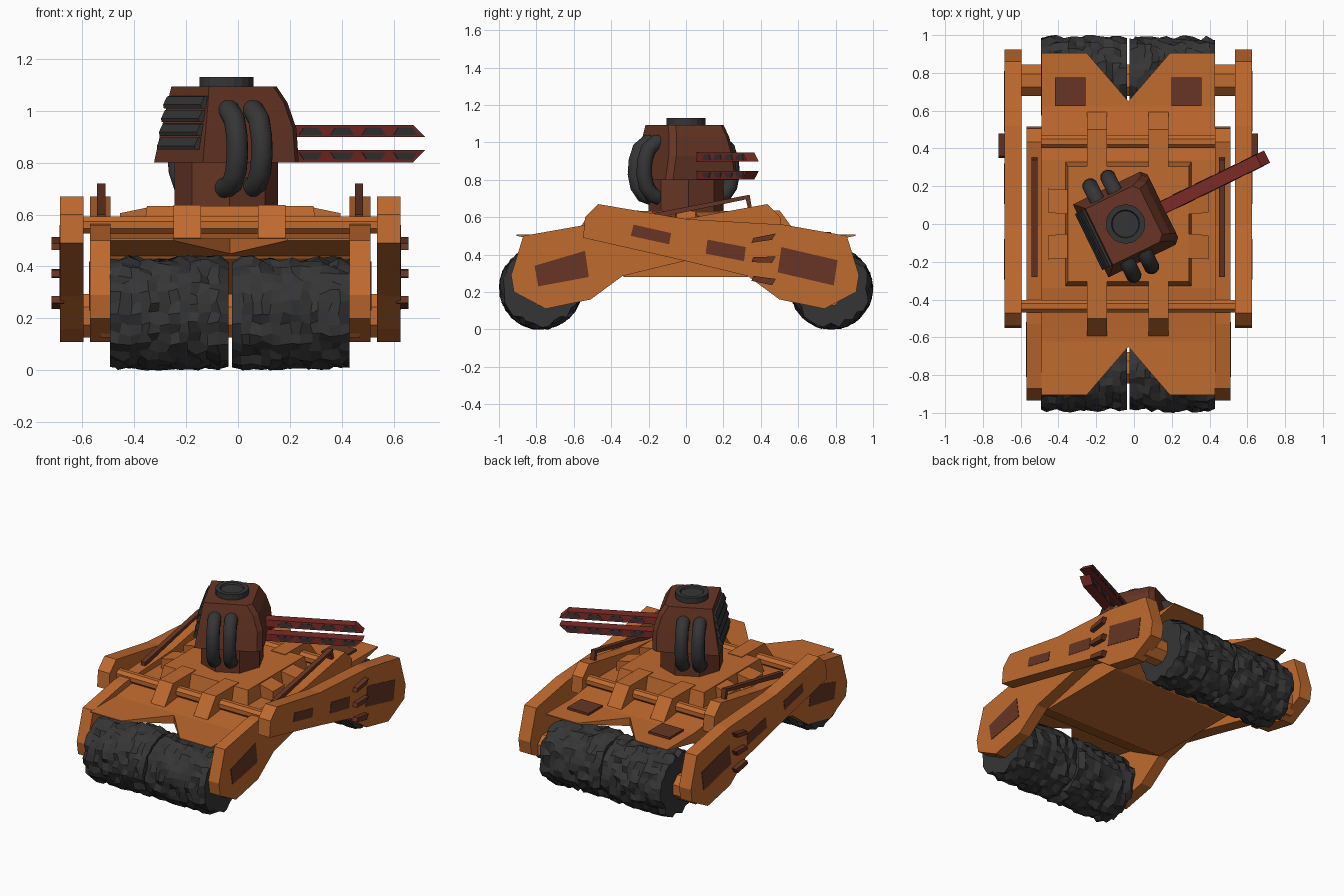
import bpy, bmesh, math, random
from mathutils import Vector

if "Cube" in bpy.data.objects:
    bpy.data.objects.remove(bpy.data.objects["Cube"])

random.seed(4)
CX = -0.03                      # hull symmetry plane
TURRET = (-0.045, 0.0, 0.0)
ANGLE = math.radians(26)


def material(name, rgb):
    m = bpy.data.materials.new(name)
    m.diffuse_color = (*rgb, 1)
    m.use_nodes = True
    m.node_tree.nodes["Principled BSDF"].inputs["Base Color"].default_value = m.diffuse_color
    return m


ORANGE = material("orange paint", (0.53, 0.145, 0.028))
BROWN = material("rust brown", (0.135, 0.036, 0.018))
RED = material("dark red", (0.20, 0.024, 0.019))
GREY = material("dark grey", (0.036, 0.036, 0.037))


def finish(name, bm, mat, turret=False):
    bmesh.ops.recalc_face_normals(bm, faces=bm.faces)
    me = bpy.data.meshes.new(name)
    bm.to_mesh(me)
    bm.free()
    me.materials.append(mat)
    ob = bpy.data.objects.new(name, me)
    bpy.context.collection.objects.link(ob)
    if turret:
        ob.location = TURRET
        ob.rotation_euler = (0, 0, ANGLE)
    return ob


def loft(name, loops, mat, turret=False):
    """Skin a row of equal-sized loops and cap both ends."""
    bm = bmesh.new()
    rows = [[bm.verts.new(p) for p in loop] for loop in loops]
    n = len(rows[0])
    for a, b in zip(rows, rows[1:]):
        for i in range(n):
            j = (i + 1) % n
            bm.faces.new((a[i], a[j], b[j], b[i]))
    bm.faces.new(rows[0])
    bm.faces.new(rows[-1])
    return finish(name, bm, mat, turret)


def prism(name, pts, axis, a, b, mat, turret=False):
    """Extrude a flat profile along x, y or z."""
    put = {'x': lambda p, t: (t, p[0], p[1]),
           'y': lambda p, t: (p[0], t, p[1]),
           'z': lambda p, t: (p[0], p[1], t)}[axis]
    return loft(name, [[put(p, t) for p in pts] for t in (a, b)], mat, turret)


def ring(r, n, cx=0, cy=0, phase=0.5):
    return [(cx + r * math.cos(2 * math.pi * (i + phase) / n),
             cy + r * math.sin(2 * math.pi * (i + phase) / n)) for i in range(n)]


def both_sides(name, pts, a, b, mat):
    """Side profile at a..b from the symmetry plane, mirrored."""
    prism(name + "_right", pts, 'x', CX + a, CX + b, mat)
    prism(name + "_left", pts, 'x', CX - a, CX - b, mat)


# hull
half = [(0.33, 0.28), (0.60, 0.43), (0.64, 0.505), (0.55, 0.515), (0.34, 0.54)]
hull = half + [(-y, z) for y, z in reversed(half)]
prism("hull", hull, 'x', CX - 0.46, CX + 0.46, ORANGE)

# raised deck with sloping spurs on its sides
loft("deck", [[(CX + sx * w, sy * l, z) for sx, sy in ((-1, -1), (1, -1), (1, 1), (-1, 1))]
              for w, l, z in ((0.335, 0.33, 0.53), (0.32, 0.305, 0.633))], ORANGE)
for s in (-1, 1):
    for t in (-1, 1):
        loft("deck_spur", [[(CX + s * 0.30, t * 0.05, z), (CX + s * 0.30, t * 0.18, z),
                            (CX + s * 0.425, t * 0.187, min(z, 0.605)),
                            (CX + s * 0.425, t * 0.06, min(z, 0.605))]
                           for z in (0.53, 0.631)], ORANGE)

for s in (-1, 1):
    # notched wedge-shaped fenders
    outline = [(-0.46, 0.58), (-0.46, 0.905), (-0.22, 0.905), (0, 0.65), (0.22, 0.905),
               (0.46, 0.905), (0.46, 0.58)]
    loft("fender", [[(CX + x, s * y, 0.500 - 0.2 * (0.905 - y)) for x, y in outline],
                    [(CX + x, s * y, 0.507) for x, y in outline]], ORANGE)
    # straps holding the cross bars
    for x in (-0.165, 0.16):
        prism("strap", [(s * 0.25, 0.637), (s * 0.5, 0.637), (s * 0.6, 0.50),
                        (s * 0.5, 0.50), (s * 0.25, 0.53)], 'x',
              CX + x - 0.053, CX + x + 0.053, ORANGE)
    # cross bar and axle
    w = 0.62 if s < 0 else 0.52
    prism("cross_bar", ring(0.036, 8, s * 0.435, 0.56), 'x', CX - w, CX + w, ORANGE)
    w = 0.50 if s < 0 else 0.60
    prism("axle", ring(0.09, 8, s * 0.76, 0.21), 'x', CX - w, CX + w, ORANGE)

# crossed side arms: outer one holds the rear axle, inner one the front axle
arm = [(-0.47, 0.67), (-0.54, 0.60), (-0.55, 0.49), (0.0, 0.365), (0.33, 0.285),
       (0.50, 0.16), (0.74, 0.11), (0.91, 0.20), (0.925, 0.29), (0.86, 0.50),
       (0.52, 0.56), (0.0, 0.59)]
both_sides("outer_arm", arm, 0.565, 0.655, ORANGE)
both_sides("inner_arm", [(-y - (0.035 if y < 0 else 0.01), z) for y, z in arm],
           0.46, 0.54, ORANGE)

# brown panels on the arms
both_sides("rear_arm_panel", [(0.51, 0.44), (0.81, 0.37), (0.79, 0.235), (0.49, 0.305)],
           0.65, 0.658, BROWN)
both_sides("middle_arm_panel", [(0.115, 0.48), (0.32, 0.44), (0.31, 0.365), (0.105, 0.405)],
           0.65, 0.658, BROWN)
both_sides("upper_arm_panel", [(-0.28, 0.56), (-0.08, 0.515), (-0.09, 0.455), (-0.295, 0.50)],
           0.65, 0.658, BROWN)
both_sides("front_arm_panel", [(-0.81, 0.34), (-0.54, 0.42), (-0.52, 0.28), (-0.79, 0.23)],
           0.535, 0.543, BROWN)

# side fins, struts and rear fender plates
for z, t in ((0.485, 0.010), (0.372, 0.0), (0.262, -0.010)):
    both_sides("side_fin", [(0.35, z - t - 0.012), (0.36, z - t + 0.014), (0.48, z + t + 0.018),
                            (0.46, z + t - 0.016)], 0.64, 0.687, BROWN)
both_sides("strut", [(-0.28, 0.57), (0.32, 0.695), (0.335, 0.63), (0.355, 0.63),
                     (0.34, 0.72), (-0.28, 0.60)], 0.48, 0.512, BROWN)
for s in (-1, 1):
    x = CX + s * 0.308
    prism("fender_plate", [(x - 0.08, 0.625), (x + 0.08, 0.625), (x + 0.08, 0.775),
                           (x - 0.08, 0.775)], 'z', 0.50, 0.522, BROWN)

# rough wheels: wide rollers with a broken rocky surface
for s in (-1, 1):
    for x0, x1 in ((-0.492, -0.037), (-0.023, 0.43)):
        loops, n, m = [], 32, 12
        for k in range(m + 1):
            loop = []
            for i in range(n):
                end = k in (0, m)
                r = 0.198 if end else 0.209
                r += random.choice((-0.014, -0.004, 0.007, 0.013)) + random.uniform(-0.003, 0.003)
                a = 2 * math.pi * (i + random.uniform(-0.25, 0.25)) / n
                x = x0 + (x1 - x0) * k / m
                if not end:
                    x += random.uniform(-0.010, 0.010)
                loop.append((x, s * 0.777 + r * math.cos(a), 0.221 + r * math.sin(a)))
            loops.append(loop)
        loft("roller_wheel", loops, GREY)

# turret neck and head
prism("turret_neck", ring(0.2, 8), 'z', 0.54, 0.81, BROWN, True)


def head_loop(u0, u1, v, z, c=0.03):
    return [(u0, -v, z), (u1 - c, -v, z), (u1, -v + c, z),
            (u1, v - c, z), (u1 - c, v, z), (u0, v, z)]


loft("turret_head", [head_loop(-0.205, 0.22, 0.215, 0.80), head_loop(-0.183, 0.22, 0.195, 0.93),
                     head_loop(-0.165, 0.19, 0.178, 1.03), head_loop(-0.155, 0.15, 0.165, 1.093)],
     BROWN, True)

# hatch with a raised rim
loft("hatch", [[(x, y, z) for x, y in ring(r, 20)] for r, z in
               ((0.104, 1.08), (0.104, 1.13), (0.075, 1.13), (0.070, 1.12))], GREY, True)

# rear louvres
for i in range(4):
    z = 0.872 + 0.053 * i
    u = -0.205 + 0.05 * (z - 0.8) / 0.29
    prism("louvre", [(u + 0.02, z + 0.026), (u - 0.008, z + 0.024), (u - 0.025, z - 0.008),
                     (u - 0.022, z - 0.022), (u + 0.02, z - 0.022)],
          'y', -0.165, 0.165, GREY, True)

# bent side pipes
path = [(0.13, 1.0), (0.19, 1.0), (0.235, 0.965), (0.257, 0.90), (0.262, 0.83),
        (0.248, 0.765), (0.215, 0.72), (0.15, 0.70)]
for s in (-1, 1):
    for u in (-0.08, 0.025):
        loops = []
        for i, (v, z) in enumerate(path):
            a, b = path[max(i - 1, 0)], path[min(i + 1, len(path) - 1)]
            d = Vector((b[0] - a[0], b[1] - a[1])).normalized()
            loops.append([(u + p, s * (v - d.y * q), z + d.x * q) for p, q in ring(0.042, 12)])
        pipe = loft("side_pipe", loops, GREY, True)
        for f in pipe.data.polygons:
            f.use_smooth = len(f.vertices) == 4


# twin rail gun with grey inserts on the flanks
def slab(z, u0, u1, hw):
    return [(u0, -hw - 0.008, z), (u1, -hw - 0.008, z), (u1, hw - 0.008, z), (u0, hw - 0.008, z)]


MID = 0.873
for s in (-1, 1):
    loft("gun_rail", [slab(MID + s * 0.025, 0.1, 0.83, 0.036),
                      slab(MID + s * 0.072, 0.1, 0.78, 0.034)], RED, True)
    for u in (0.34, 0.475, 0.61, 0.745):
        loft("rail_insert", [slab(MID + s * 0.034, u - 0.05, u + 0.05, 0.038),
                             slab(MID + s * 0.062, u - 0.03, u + 0.03, 0.037)], GREY, True)
